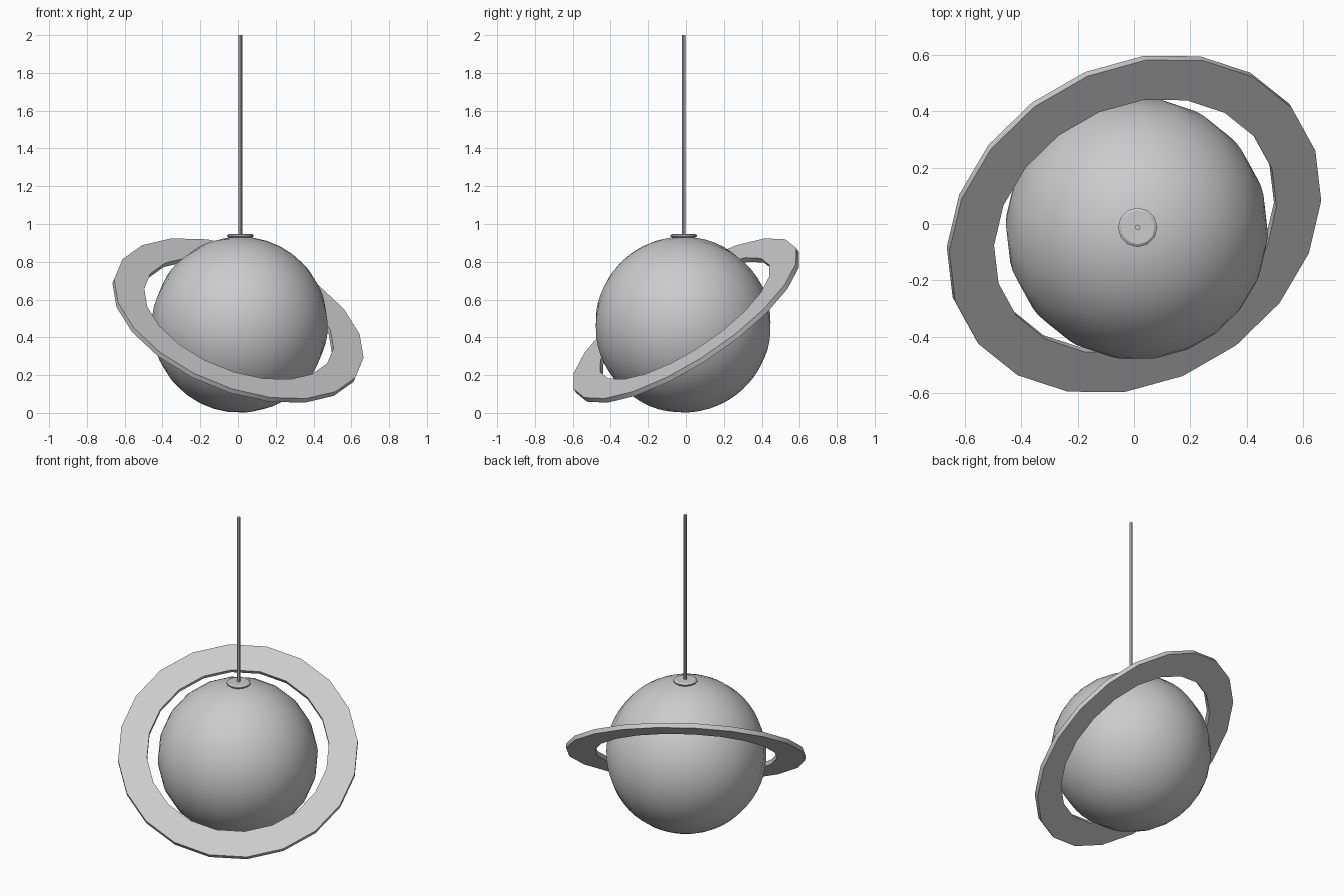
import bpy, bmesh, math
from mathutils import Vector, Matrix

if "Cube" in bpy.data.objects:
    bpy.data.objects.remove(bpy.data.objects["Cube"])

# Shared tilt: local x points at a ring vertex, local z is the ring axis
axis = Vector((0.32, -0.52, 0.79)).normalized()
u = Vector((0.66, 0.09, 0.0))
u.z = -(axis.x * u.x + axis.y * u.y) / axis.z
u.normalize()
v = axis.cross(u)
TILT = Matrix((u, v, axis)).transposed().to_4x4()


def finish(bm, name, matrix, angle=35):
    bmesh.ops.recalc_face_normals(bm, faces=bm.faces)
    mesh = bpy.data.meshes.new(name)
    bm.to_mesh(mesh)
    bm.free()
    obj = bpy.data.objects.new(name, mesh)
    bpy.context.collection.objects.link(obj)
    obj.matrix_world = matrix
    bpy.ops.object.select_all(action='DESELECT')
    obj.select_set(True)
    bpy.context.view_layer.objects.active = obj
    bpy.ops.object.shade_smooth_by_angle(angle=math.radians(angle))
    return obj


def lathe(name, profile, sides, matrix, closed=False):
    """Revolve (radius, z) points about z; open profiles get end caps."""
    bm = bmesh.new()
    loops = [[bm.verts.new((r * math.cos(2 * math.pi * i / sides),
                            r * math.sin(2 * math.pi * i / sides), z))
              for i in range(sides)] for r, z in profile]
    pairs = list(zip(loops, loops[1:]))
    if closed:
        pairs.append((loops[-1], loops[0]))
    else:
        bm.faces.new(loops[0][::-1])
        bm.faces.new(loops[-1])
    for a, b in pairs:
        for i in range(sides):
            j = (i + 1) % sides
            bm.faces.new((a[i], a[j], b[j], b[i]))
    return finish(bm, name, matrix)


# Globe
bm = bmesh.new()
bmesh.ops.create_uvsphere(bm, u_segments=20, v_segments=28, radius=0.466)
finish(bm, "globe_shade", Matrix.Translation((0.01, -0.016, 0.467)) @ TILT)

# Tilted flat ring
lathe("ring", [(0.53, -0.014), (0.698, -0.014), (0.698, 0.014), (0.53, 0.014)],
      20, Matrix.Translation((0, 0, 0.489)) @ TILT, closed=True)

# Cap and hanging rod
stem = Matrix.Translation((0.013, -0.012, 0))
lathe("cap", [(0.055, 0.90), (0.057, 0.925), (0.07, 0.935), (0.07, 0.941), (0.06, 0.948)], 12, stem)
lathe("hanging_rod", [(0.0095, 0.93), (0.0095, 2.0)], 8, stem)
